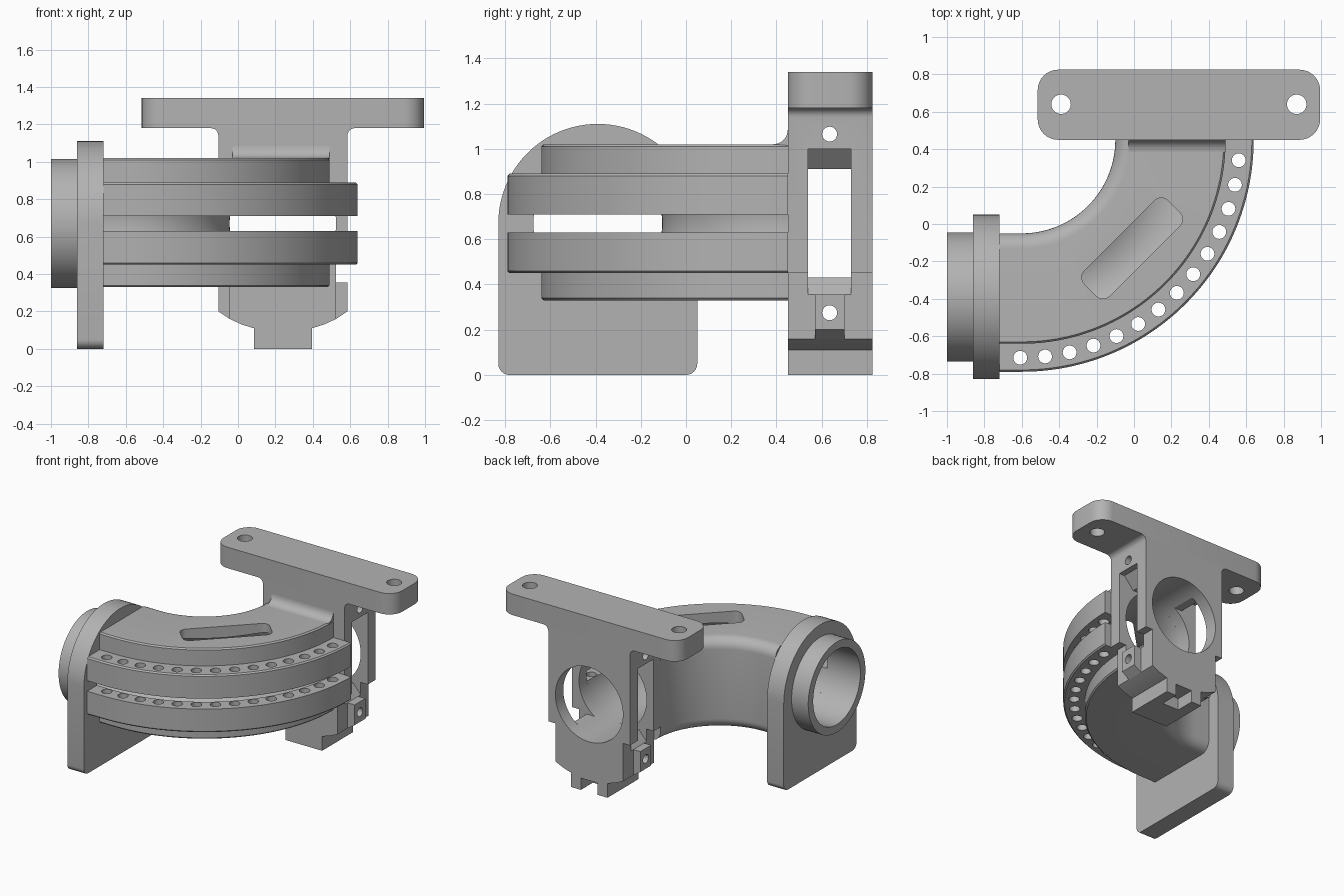
import bpy, bmesh
from math import sin, cos, pi, radians
from mathutils import Vector

cube = bpy.data.objects.get("Cube")
if cube:
    bpy.data.objects.remove(cube)

grey = bpy.data.materials.new("plain grey")
grey.use_nodes = True
grey.diffuse_color = (0.45, 0.45, 0.45, 1)
grey.node_tree.nodes["Principled BSDF"].inputs["Base Color"].default_value = grey.diffuse_color

BEND = Vector((-0.6, 0.45))     # centre of the elbow bend
R, BORE, MID = 0.84, 0.285, 0.67
PX, PY = BEND.x + R, BEND.y - R  # pipe centre at the two ends


def finish(name, bm):
    bmesh.ops.recalc_face_normals(bm, faces=bm.faces[:])
    mesh = bpy.data.meshes.new(name)
    bm.to_mesh(mesh)
    bm.free()
    mesh.materials.append(grey)
    ob = bpy.data.objects.new(name, mesh)
    bpy.context.collection.objects.link(ob)
    return ob


def loft(name, rings):
    bm = bmesh.new()
    rows = [[bm.verts.new(p) for p in ring] for ring in rings]
    n = len(rows[0])
    for a, b in zip(rows, rows[1:]):
        for i in range(n):
            j = (i + 1) % n
            bm.faces.new((a[i], a[j], b[j], b[i]))
    bm.faces.new(rows[0][::-1])
    bm.faces.new(rows[-1])
    return finish(name, bm)


def prism(name, pts, axis, lo, hi):
    """Extrude a flat outline along an axis."""
    def place(a, b, c):
        return {"x": (c, a, b), "y": (a, c, b), "z": (a, b, c)}[axis]
    return loft(name, [[place(a, b, c) for a, b in pts] for c in (lo, hi)])


def arc(cx, cy, r, a0, a1, n):
    return [(cx + r * cos(radians(a0 + (a1 - a0) * i / n)),
             cy + r * sin(radians(a0 + (a1 - a0) * i / n))) for i in range(n + 1)]


def circle(cx, cy, r, n=32):
    return arc(cx, cy, r, 0, 360, n)[:-1]


def rect(x0, x1, y0, y1, r=0):
    if not r:
        return [(x0, y0), (x1, y0), (x1, y1), (x0, y1)]
    return (arc(x0 + r, y0 + r, r, 180, 270, 8) + arc(x1 - r, y0 + r, r, 270, 360, 8)
            + arc(x1 - r, y1 - r, r, 0, 90, 8) + arc(x0 + r, y1 - r, r, 90, 180, 8))


def both_sides(half):
    """Mirror a half outline about the pipe centre at the mount end."""
    return [(PX + u, z) for u, z in half] + [(PX - u, z) for u, z in reversed(half)]


def cut(ob, cutters):
    bpy.context.view_layer.objects.active = ob
    for c in cutters:
        m = ob.modifiers.new("cut", "BOOLEAN")
        m.operation, m.solver, m.object = "DIFFERENCE", "EXACT", c
        bpy.ops.object.modifier_apply(modifier=m.name)


# Elbow: open section with two flanges, bore and outer slot, swept round the bend
bore_arc = arc(R, MID, BORE, -8, -352, 64)
section = ([(1.24, 0.71), (1.24, 0.88), (1.23, 0.89), (1.09, 0.89), (1.09, 1.01), (1.08, 1.02)]
           + arc(0.58, 0.94, 0.08, 90, 180, 8) + arc(0.58, 0.41, 0.08, 180, 270, 8)
           + [(1.08, 0.33), (1.09, 0.34), (1.09, 0.45), (1.23, 0.45), (1.24, 0.46), (1.24, 0.63)]
           + bore_arc)
rings = [[(-0.72, BEND.y - r, z) for r, z in section]]
for i in range(49):
    t = radians(-90 + 90 * i / 48)
    rings.append([(BEND.x + r * cos(t), BEND.y + r * sin(t), z) for r, z in section])
elbow = loft("elbow", rings)

# Flange holes and the oblong opening in the top
cutters = []
for i in range(14):
    t = radians(-90.4 + 6.54 * i)
    cutters.append(prism("hole_cutter", circle(BEND.x + 1.165 * cos(t), BEND.y + 1.165 * sin(t), 0.037, 20),
                         "z", 0.4, 0.95))
c = cos(pi / 4)
slot = [(-0.01 + (a - b) * c, -0.13 + (a + b) * c) for a, b in rect(-0.315, 0.315, -0.095, 0.095, 0.05)]
cutters.append(prism("opening_cutter", slot, "z", MID + 0.1, 1.1))
cut(elbow, cutters)

# Inlet end: foot plate and collar
foot = prism("inlet_foot_plate",
             arc(PY, MID, 0.44, 0, 180, 48) + arc(PY - 0.39, 0.05, 0.05, 180, 270, 6)
             + arc(PY + 0.39, 0.05, 0.05, 270, 360, 6), "x", -0.86, -0.72)
collar = prism("inlet_collar", circle(PY, MID, 0.345, 64), "x", -1, -0.86)
inlet_bore = prism("inlet_bore_cutter", circle(PY, MID, BORE, 64), "x", -1.1, -0.6)
cut(foot, [inlet_bore])
cut(collar, [inlet_bore])

# Mount end: top bar with two holes
bar = prism("mount_bar", rect(PX - 0.755, PX + 0.755, 0.45, 0.825, 0.11), "z", 1.18, 1.34)
bar_holes = [prism("bar_hole_cutter", circle(PX + s * 0.63, 0.64, 0.052), "z", 1.1, 1.4) for s in (-1, 1)]
cut(bar, bar_holes)

# Mount web with side rails, lower tab and side lugs
web = prism("mount_web", both_sides(
    arc(0.385, 1.14, 0.04, 90, 180, 6)
    + [(0.345, 0.45), (0.285, 0.45), (0.285, 0.16), (0.22, 0.13), (0.155, 0.11), (0.155, 0)]),
    "y", 0.45, 0.825)
lugs = []
for side, s in (("left", 1), ("right", -1)):
    pts = [(PX + s * u, z) for u, z in ((0.285, 0.16), (0.345, 0.2), (0.345, 0.355), (0.285, 0.355))]
    lugs.append(prism(side + "_lug", pts, "y", 0.57, 0.7))

mount_bore = prism("mount_bore_cutter", circle(PX, MID, BORE, 64), "y", 0.3, 0.9)
window = prism("window_cutter", both_sides(
    [(0.22, 0.43), (0.285, 0.355), (0.4, 0.355), (0.4, 1.0), (0.3, 1.0), (0.22, 0.91)]),
    "y", 0.54, 0.73)
tab_notch = prism("tab_notch_cutter", rect(PX - 0.07, PX + 0.07, -0.05, 0.09), "y", 0.68, 0.9)
side_holes = [prism("side_hole_cutter", circle(0.635, z, 0.033, 24), "x", PX - 0.5, PX + 0.5)
              for z in (0.275, 1.065)]
cut(web, [mount_bore, window, tab_notch] + side_holes)
for lug in lugs:
    cut(lug, side_holes[:1])

# Fillet where the elbow's top meets the web
fillet = prism("elbow_fillet", [(0.45, 1.015)] + arc(0.385, 1.085, 0.065, -90, 0, 8),
               "x", BEND.x + 0.57, BEND.x + 1.09)

# Remove helpers and shade
for ob in list(bpy.data.objects):
    if "cutter" in ob.name:
        bpy.data.objects.remove(ob)
bpy.ops.object.select_all(action="DESELECT")
for ob in [elbow, foot, collar, bar, web, fillet] + lugs:
    ob.select_set(True)
bpy.context.view_layer.objects.active = elbow
bpy.ops.object.shade_smooth_by_angle(angle=radians(30))
